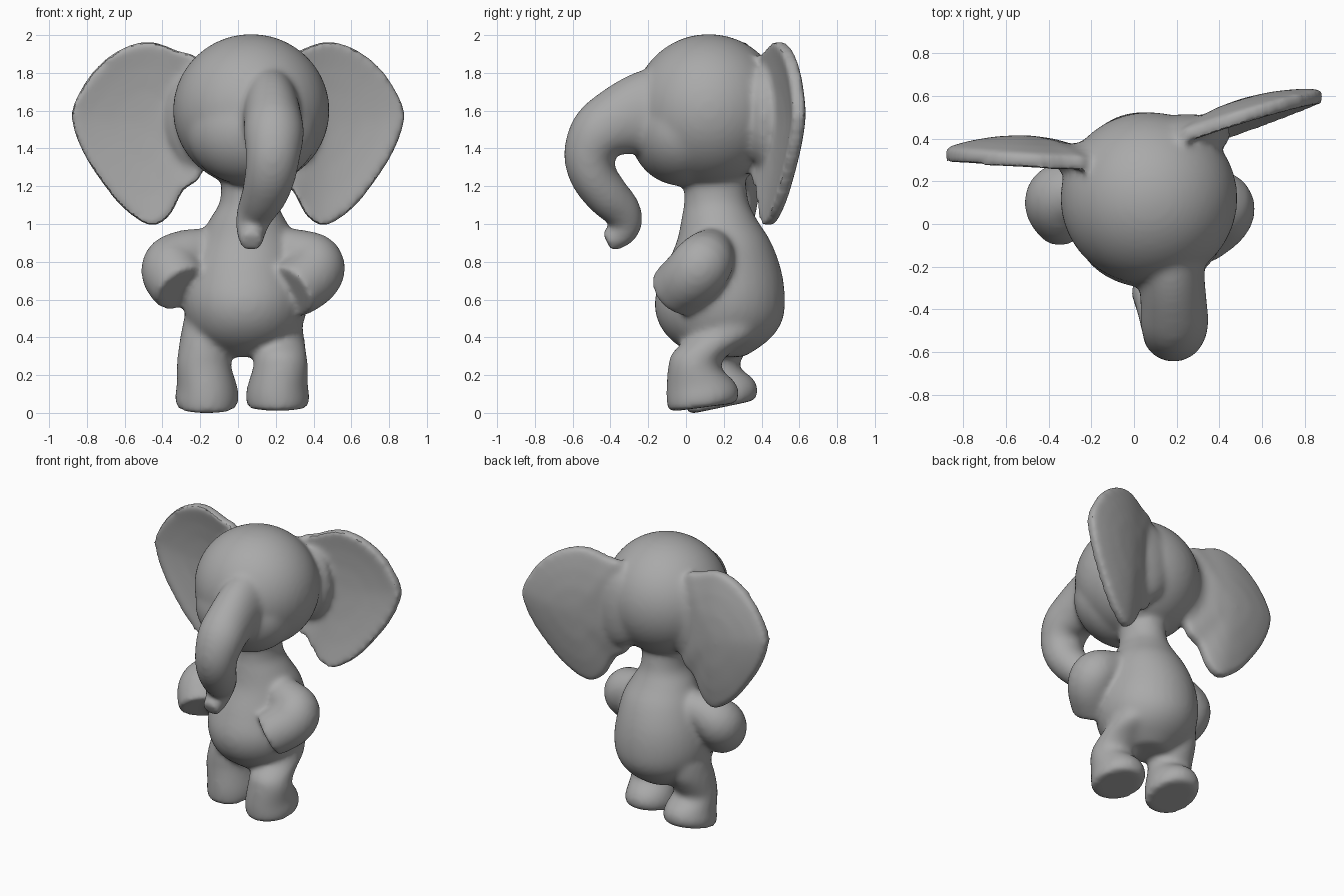
import bpy, bmesh
from math import cos, sin, tau
from mathutils import Vector, Matrix

cube = bpy.data.objects.get("Cube")
if cube:
    bpy.data.objects.remove(cube, do_unlink=True)

SIDES = 32
bm = bmesh.new()


def spline(rows, closed=False, steps=4):
    """Fill in a smooth run of rows between the given ones."""
    n = len(rows)
    pick = (lambda i: rows[i % n]) if closed else (lambda i: rows[max(0, min(n - 1, i))])
    out = []
    for k in range(n if closed else n - 1):
        for s in range(steps):
            t = s / steps
            out.append([b + .5 * t * (c - a + t * (2 * a - 5 * b + 4 * c - d + t * (3 * (b - c) + d - a)))
                        for a, b, c, d in zip(pick(k - 1), pick(k), pick(k + 1), pick(k + 2))])
    return out if closed else out + [list(rows[-1])]


def skin(rings):
    """Close a stack of vertex loops into a solid."""
    loops = [[bm.verts.new(p) for p in ring] for ring in rings]
    for a, b in zip(loops, loops[1:]):
        for i in range(len(a)):
            j = (i + 1) % len(a)
            bm.faces.new((a[i], a[j], b[j], b[i]))
    bm.faces.new(loops[0][::-1])
    bm.faces.new(loops[-1])


def stack(rows):
    """Oval rings: x, y, z, half width, half depth, rise towards the back."""
    skin([[(x + w * cos(tau * i / SIDES), y + d * sin(tau * i / SIDES),
            z + rise * d * sin(tau * i / SIDES)) for i in range(SIDES)]
          for x, y, z, w, d, rise in spline(rows)])


def tube(rows):
    """Oval rings square to a path: x, y, z, half height, half width."""
    rows = spline(rows)
    pts = [Vector(r[:3]) for r in rows]
    rings = []
    for k, row in enumerate(rows):
        way = (pts[min(k + 1, len(pts) - 1)] - pts[max(k - 1, 0)]).normalized()
        u = way.cross(Vector((1, 0, 0))).normalized()
        v = way.cross(u)
        rings.append([pts[k] + row[3] * u * cos(tau * i / SIDES) + row[4] * v * sin(tau * i / SIDES)
                      for i in range(SIDES)])
    skin(rings)


def ball(centre, radii):
    place = Matrix.Translation(centre) @ Matrix.Diagonal((*radii, 1))
    bmesh.ops.create_uvsphere(bm, u_segments=40, v_segments=24, radius=1, matrix=place)


def ear(side, base, slope, lean):
    """Cupped ear: thin at the rim, bulging at the back."""
    outline = spline([(.2, 1.83), (.32, 1.91), (.47, 1.96), (.62, 1.92), (.76, 1.81), (.86, 1.65),
                      (.88, 1.54), (.82, 1.37), (.71, 1.2), (.6, 1.07), (.46, .985), (.36, 1.04),
                      (.29, 1.17), (.18, 1.3)], closed=True)
    cx, cz = .5, 1.52

    def ring(s, cup, offset):
        pts = []
        for x, z in outline:
            px, pz = cx + (x - cx) * s, cz + (z - cz) * s
            y = base + slope * px + lean * (pz - cz) + cup * (1 - s * s) + offset
            pts.append((side * px, y, pz))
        return pts

    sizes = (.1, .4, .7, .9, 1)
    skin([ring(s, .05, -.035) for s in sizes] + [ring(s, .075, .035) for s in sizes[::-1]])


# Torso and neck
stack([(.06, .15, 1.3, .15, .16, 0), (.055, .16, 1.12, .15, .17, 0), (.05, .175, 1.02, .2, .2, 0),
       (.05, .2, .9, .26, .25, 0), (.04, .195, .75, .305, .31, 0), (.04, .18, .6, .33, .345, 0),
       (.04, .18, .48, .31, .33, 0), (.04, .18, .38, .25, .26, 0), (.04, .18, .29, .12, .13, 0)])

# Head and jaw
ball((.07, .12, 1.595), (.415, .405, .405))
ball((.075, -.02, 1.485), (.35, .28, .29))

# Trunk, deep and narrow at the brow, curling down and forward at the tip
tube([(.16, -.08, 1.59, .26, .17), (.175, -.23, 1.575, .225, .155), (.185, -.36, 1.535, .185, .155),
      (.19, -.46, 1.47, .16, .16), (.185, -.51, 1.36, .137, .145), (.17, -.49, 1.25, .125, .135),
      (.14, -.42, 1.15, .117, .122), (.1, -.345, 1.07, .104, .104), (.075, -.32, 1, .09, .09),
      (.07, -.35, .94, .075, .075), (.07, -.42, .9, .06, .06)])

# Ears with fleshy roots behind, the head being turned a little to its left
ear(1, .32, .31, .05)
ear(-1, .28, .05, -.03)
ball((.25, .415, 1.56), (.2, .1, .28))
ball((-.21, .3, 1.56), (.17, .085, .28))

# Left arm, bent forward to a blunt hand
tube([(.17, .16, .86, .11, .11), (.3, .125, .835, .135, .135), (.4, .09, .785, .16, .16),
      (.385, .03, .715, .16, .16), (.28, -.06, .635, .15, .15)])

# Right arm, held closer and further back
tube([(-.13, .19, .86, .11, .11), (-.25, .16, .835, .135, .135), (-.335, .13, .785, .16, .16),
      (-.345, .085, .73, .165, .165), (-.295, .015, .65, .155, .155)])

# Legs, the right one set further back with its heel lifted
for x, back, side, rise in ((.21, 0, 1, .13), (-.165, .1, -1, .21)):
    stack([(x, .22, .5, .12, .16, 0), (x + side * .005, .19, .4, .135, .175, 0),
           (x + side * .012, .08 + back * .8, .31, .142, .155, 0),
           (x + side * .015, .045 + back, .24, .145, .14, 0),
           (x, .075 + back, .14, .16, .18, rise), (x, .09 + back, .075, .17, .193, rise),
           (x, .085 + back, .022, .16, .18, rise)])

bmesh.ops.recalc_face_normals(bm, faces=bm.faces)
mesh = bpy.data.meshes.new("parts")
bm.to_mesh(mesh)
bm.free()
figure = bpy.data.objects.new("elephant_figure", mesh)
bpy.context.collection.objects.link(figure)

# Fuse the parts into one softly blended skin
fuse = figure.modifiers.new("fuse", 'REMESH')
fuse.mode = 'VOXEL'
fuse.voxel_size = .016
soften = figure.modifiers.new("soften", 'SMOOTH')
soften.factor = .5
soften.iterations = 18
graph = bpy.context.evaluated_depsgraph_get()
fused = bpy.data.meshes.new_from_object(figure.evaluated_get(graph))
figure.modifiers.clear()
figure.data = fused
bpy.data.meshes.remove(mesh)

# Rest the soles on the ground
low = min(v.co.z for v in fused.vertices)
fused.transform(Matrix.Translation((0, 0, -low)))

# Plain grey clay
grey = bpy.data.materials.new("clay_grey")
grey.use_nodes = True
colour = (.4, .4, .4, 1)
grey.diffuse_color = colour
grey.node_tree.nodes["Principled BSDF"].inputs["Base Color"].default_value = colour
fused.materials.clear()
fused.materials.append(grey)

bpy.context.view_layer.objects.active = figure
figure.select_set(True)
bpy.ops.object.shade_smooth_by_angle()
